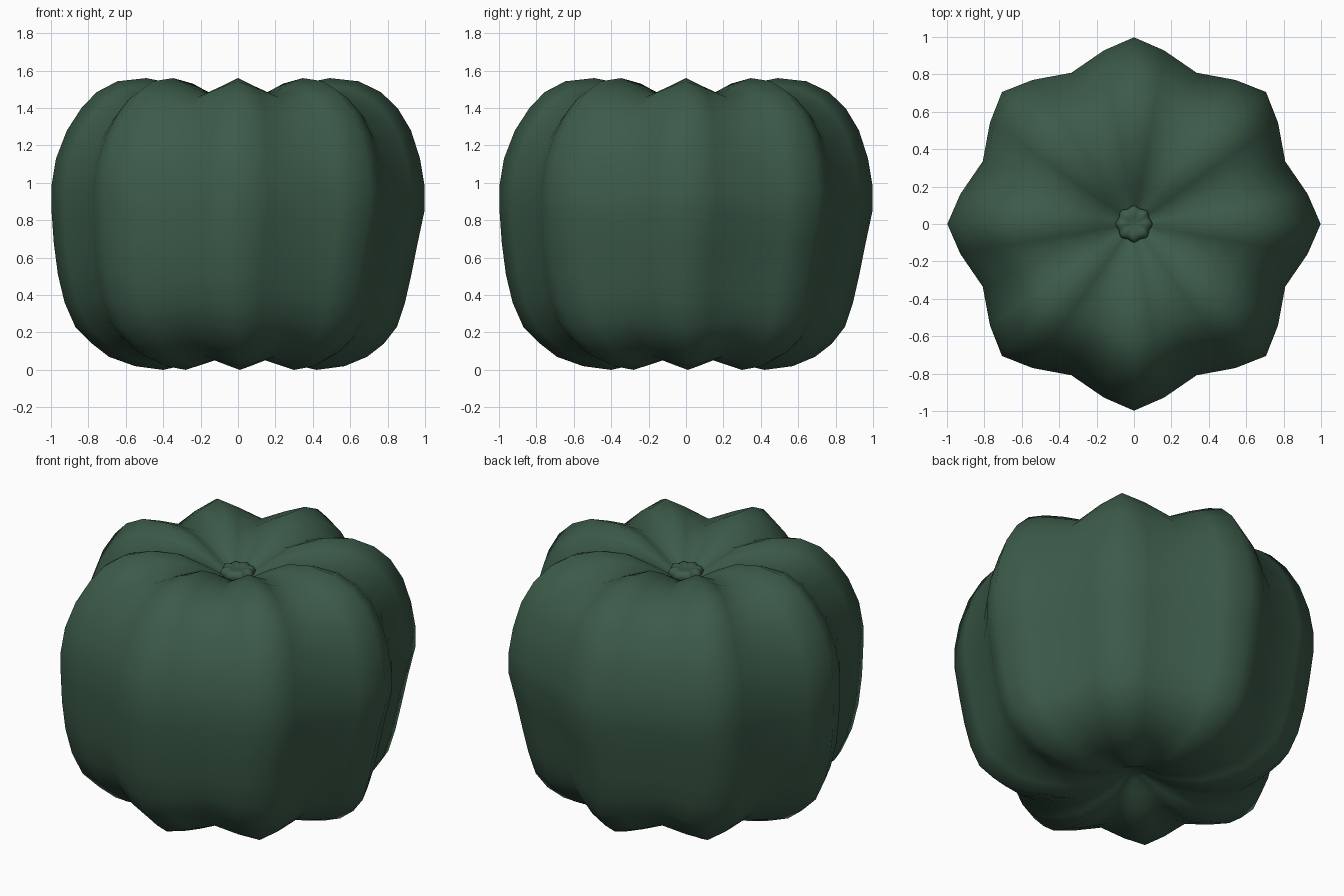
import bpy, bmesh
from math import cos, sin, radians

cube = bpy.data.objects.get("Cube")
if cube:
    bpy.data.objects.remove(cube, do_unlink=True)

# Single dark green skin colour
green = bpy.data.materials.new("dark green skin")
green.use_nodes = True
colour = (0.045, 0.105, 0.067, 1)
green.diffuse_color = colour
bsdf = next(n for n in green.node_tree.nodes if n.type == 'BSDF_PRINCIPLED')
bsdf.inputs["Base Color"].default_value = colour
bsdf.inputs["Roughness"].default_value = 0.8

LOBES = 8
# One lobe: angle from its ridge, radial scale, share of groove depth
SECTION = [(0, 1, 0), (9.8, 0.944, 0.45), (22.5, 0.877, 1), (35.2, 0.944, 0.45)]


def ribbed_body(name, profile, pivot, squash, fade):
    """Revolve (radius, height, lean) rings into a lobed body, closed at both poles."""
    bm = bmesh.new()
    rings = []
    for r, z, lean in profile[1:-1]:
        ring = []
        for lobe in range(LOBES):
            for angle, scale, depth in SECTION:
                a = radians(lobe * 360 / LOBES + angle)
                dip = squash * depth * min(1, r / fade)
                ring.append(bm.verts.new((r * scale * cos(a) + lean,
                                          r * scale * sin(a) + lean,
                                          z + (pivot - z) * dip)))
        rings.append(ring)
    count = len(rings[0])
    for low, high in zip(rings, rings[1:]):
        for i in range(count):
            j = (i + 1) % count
            bm.faces.new((low[i], low[j], high[j], high[i]))
    # Pole fans
    for ring, (r, z, lean) in ((rings[0], profile[0]), (rings[-1], profile[-1])):
        pole = bm.verts.new((0, 0, z))
        for i in range(count):
            bm.faces.new((pole, ring[i], ring[(i + 1) % count]))
    bmesh.ops.recalc_face_normals(bm, faces=bm.faces)
    for face in bm.faces:
        face.smooth = True
    mesh = bpy.data.meshes.new(name)
    bm.to_mesh(mesh)
    bm.free()
    mesh.materials.append(green)
    obj = bpy.data.objects.new(name, mesh)
    bpy.context.collection.objects.link(obj)
    return obj


# Gourd body, from the bottom hollow up and round into the top hollow
ribbed_body("gourd_body", [
    (0, .15, 0), (.07, .13, 0), (.16, .08, 0), (.28, .03, .01), (.41, 0, .01),
    (.56, .02, .01), (.69, .07, 0), (.78, .14, 0), (.86, .23, -.01),
    (.91, .36, -.017), (.945, .51, -.018), (.973, .68, -.012), (.997, .85, 0),
    (.998, .98, 0), (.973, 1.13, 0), (.92, 1.28, .005), (.845, 1.4, .008),
    (.76, 1.485, .004), (.645, 1.543, 0), (.49, 1.56, 0), (.34, 1.53, 0),
    (.21, 1.46, 0), (.11, 1.395, 0), (.05, 1.365, 0), (0, 1.35, 0)],
    pivot=.6, squash=.09, fade=.42)

# Short lobed stem sitting in the top hollow
ribbed_body("stem", [
    (0, 1.34, 0), (.07, 1.345, 0), (.092, 1.37, 0), (.1, 1.395, 0),
    (.09, 1.418, 0), (.065, 1.427, 0), (.035, 1.42, 0), (0, 1.413, 0)],
    pivot=1.38, squash=.15, fade=.08)
